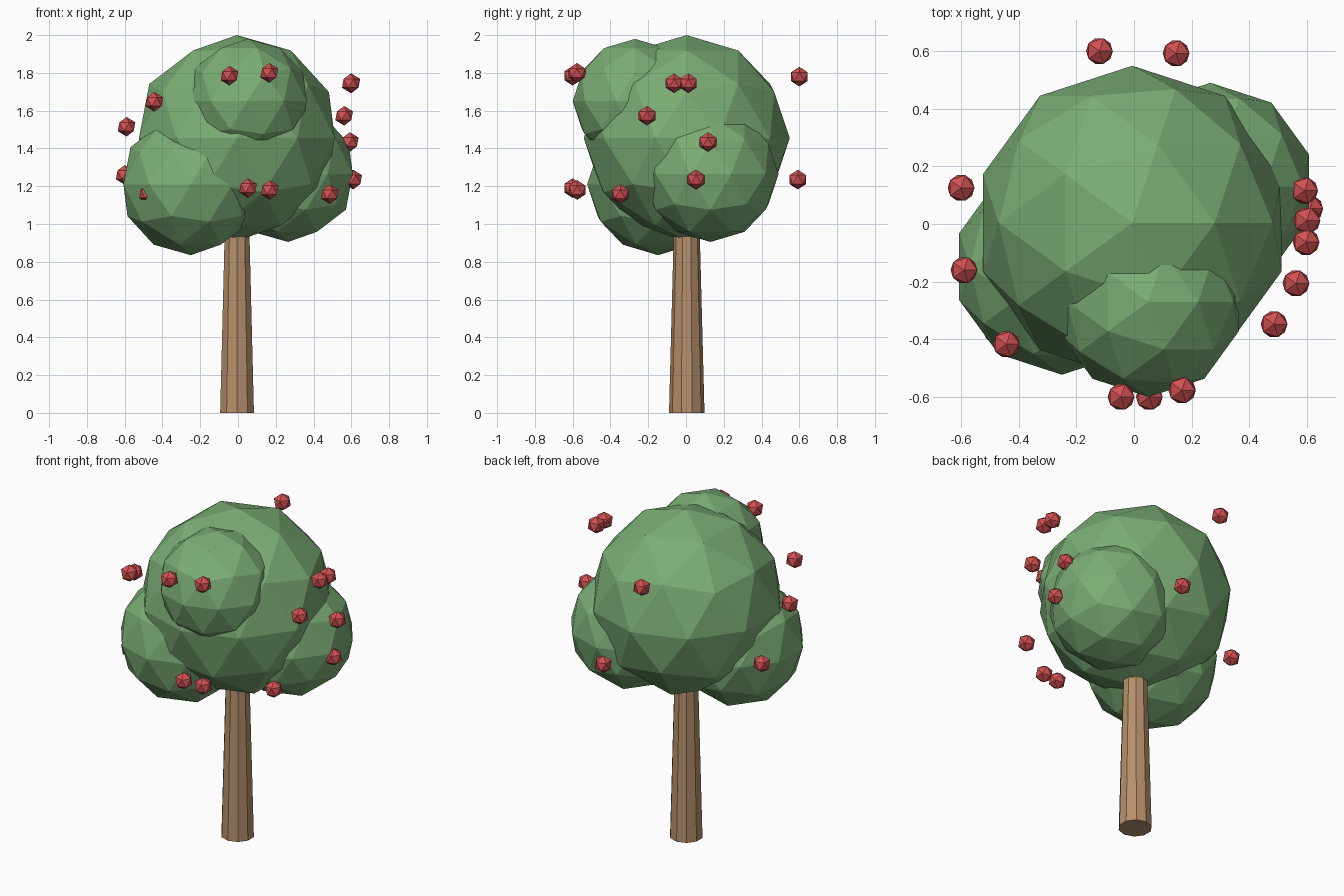
import bpy

default_cube = bpy.data.objects.get("Cube")
if default_cube:
    bpy.data.objects.remove(default_cube, do_unlink=True)


def make_material(name, color):
    material = bpy.data.materials.new(name)
    material.use_nodes = True
    rgba = (*color, 1)
    material.diffuse_color = rgba
    shader = next(n for n in material.node_tree.nodes if n.type == "BSDF_PRINCIPLED")
    shader.inputs["Base Color"].default_value = rgba
    return material


def finish_part(name, material):
    part = bpy.context.object
    part.name = name
    part.data.name = name
    part.data.materials.append(material)
    bpy.ops.object.shade_flat()
    return part


def add_ball(name, center, radius, detail, material):
    bpy.ops.mesh.primitive_ico_sphere_add(
        subdivisions=detail, radius=radius, location=center)
    return finish_part(name, material)


leaf_green = make_material("leaf green", (0.2, 0.42, 0.18))
bark_brown = make_material("bark brown", (0.47, 0.28, 0.15))
fruit_red = make_material("fruit red", (0.64, 0.08, 0.085))

# Tapered ten-sided trunk, its top buried in the crown
trunk_height = 1.1
bpy.ops.mesh.primitive_cone_add(
    vertices=10, radius1=0.094, radius2=0.065, depth=trunk_height,
    location=(-0.005, 0.004, trunk_height / 2))
finish_part("trunk", bark_brown)

# Faceted foliage: one main crown with three smaller clumps
foliage = {
    "main_crown": ((-0.006, 0.004, 1.455), 0.545),
    "front_upper_clump": ((0.05, -0.27, 1.65), 0.33),
    "right_lower_clump": ((-0.25, -0.148, 1.21), 0.375),
    "left_lower_clump": ((0.265, 0.13, 1.265), 0.36),
}
for name, (center, radius) in foliage.items():
    add_ball(name, center, radius, 2, leaf_green)

# Small twenty-sided fruits scattered around the crown
fruit_positions = [
    (-0.6, 0.125, 1.26), (-0.59, -0.16, 1.515), (-0.443, -0.417, 1.647),
    (-0.476, -0.37, 1.16), (-0.045, -0.6, 1.785), (0.166, -0.577, 1.8),
    (0.053, -0.6, 1.19), (0.168, -0.576, 1.18), (0.486, -0.348, 1.158),
    (0.597, -0.063, 1.745), (0.6, 0.012, 1.745), (0.562, -0.206, 1.573),
    (0.592, 0.116, 1.434), (0.61, 0.053, 1.235),
    (-0.12, 0.6, 1.78), (0.146, 0.592, 1.235),
]
for number, position in enumerate(fruit_positions, start=1):
    add_ball(f"fruit_{number}", position, 0.052, 1, fruit_red)
